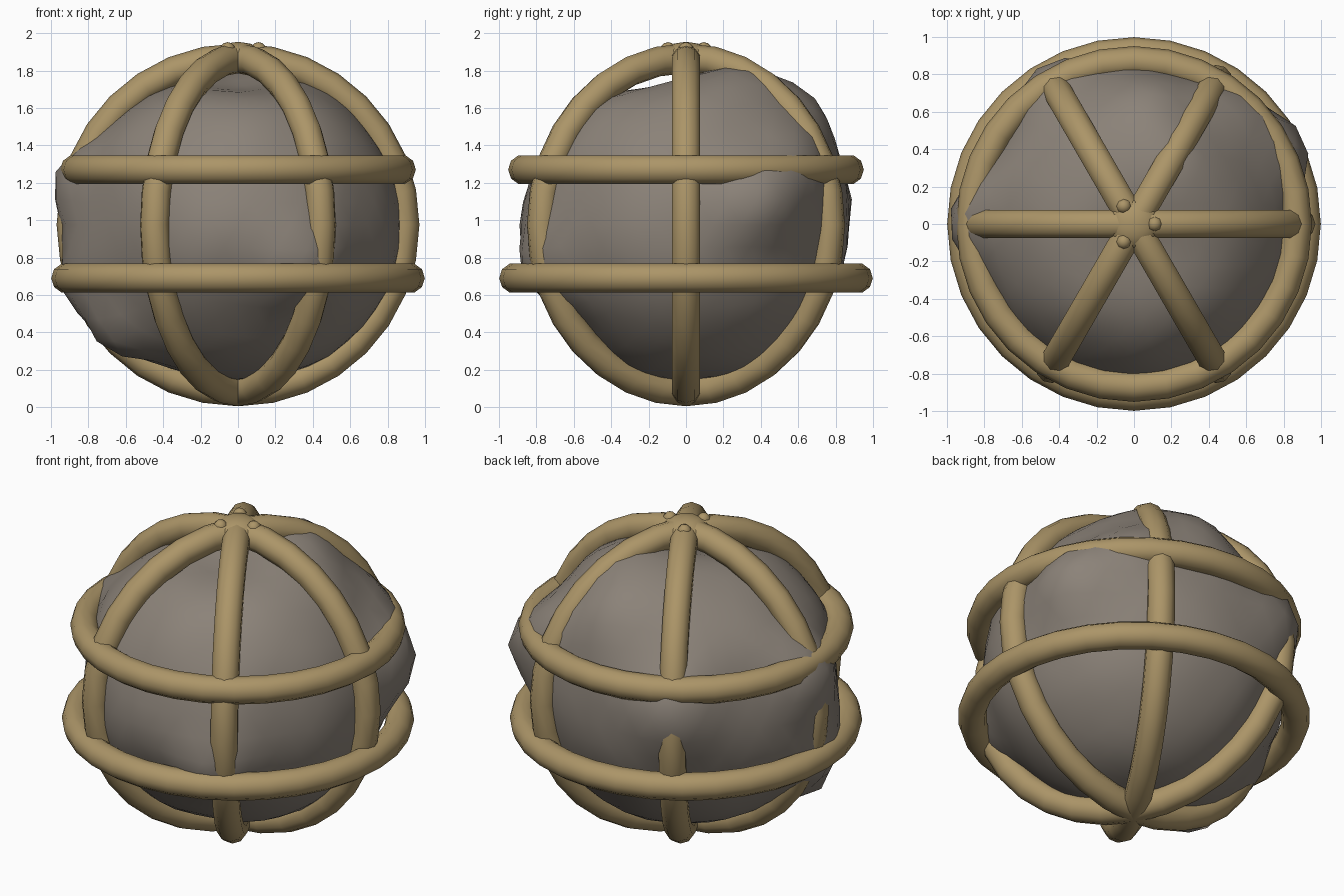
import bpy, math
from mathutils import Vector, noise

cube = bpy.data.objects.get("Cube")
if cube:
    bpy.data.objects.remove(cube)

CENTRE = Vector((0, 0, 0.975))


def material(name, rgb):
    m = bpy.data.materials.new(name)
    m.use_nodes = True
    m.diffuse_color = (*rgb, 1)
    m.node_tree.nodes["Principled BSDF"].inputs["Base Color"].default_value = (*rgb, 1)
    return m


rope = material("tan rope", (0.41, 0.30, 0.138))
stone = material("grey stone", (0.26, 0.225, 0.19))


def finish(name, mat, angle):
    ob = bpy.context.object
    ob.name = name
    ob.data.materials.append(mat)
    bpy.ops.object.shade_smooth_by_angle(angle=math.radians(angle))
    return ob


def hoop(name, radius, tube, location, rotation=(0, 0, 0)):
    bpy.ops.mesh.primitive_torus_add(major_radius=radius, minor_radius=tube,
                                     major_segments=32, minor_segments=10,
                                     location=location, rotation=rotation)
    return finish(name, rope, 50)


# Level hoops around the boulder
hoop("upper_ring", 0.87, 0.081, (0, 0, 1.27))
hoop("lower_ring", 0.918, 0.081, (0, 0, 0.69))

# Three upright hoops crossing at the poles
for i in range(3):
    hoop(f"upright_hoop_{i + 1}", 0.89, 0.08, CENTRE,
         (math.pi / 2, 0, i * math.pi / 3))

# Knot on top with three loose rope ends
bpy.ops.mesh.primitive_uv_sphere_add(segments=12, ring_count=6, radius=0.14,
                                     location=(0, 0, 1.87))
finish("top_knot", rope, 50).scale.z = 0.6
for i in range(3):
    a = i * math.tau / 3
    bpy.ops.mesh.primitive_uv_sphere_add(
        segments=8, ring_count=6, radius=0.042,
        location=(0.11 * math.cos(a), 0.11 * math.sin(a), 1.91))
    finish(f"rope_end_{i + 1}", rope, 50)

# Boulder: a sphere with bulges and dents (direction, height, sharpness)
bumps = [
    ((0.9, 0.45, 0.15), 0.15, 30),
    ((0.65, 0.75, 0.4), 0.09, 30),
    ((0.08, 0.7, 0.66), 0.1, 22),
    ((0.26, 0.36, 0.85), 0.07, 40),
    ((0, -0.2, 1), -0.12, 16),
    ((-0.4, 0, 0.9), -0.03, 14),
    ((-1, 0, 0.25), 0.15, 25),
    ((-0.9, -0.1, -0.35), 0.13, 25),
    ((-0.7, -0.3, -0.63), 0.14, 45),
    ((0.38, -0.87, -0.25), 0.12, 25),
    ((-0.2, -0.95, -0.15), 0.03, 20),
    ((-0.45, 0.8, 0.17), 0.13, 25),
    ((0.2, -0.75, -0.65), -0.05, 14),
    ((0, 0, -1), -0.03, 10),
]
bumps = [(Vector(d).normalized(), h, k) for d, h, k in bumps]
bpy.ops.mesh.primitive_ico_sphere_add(subdivisions=4, radius=1, location=CENTRE)
boulder = finish("boulder", stone, 35)
for v in boulder.data.vertices:
    n = v.co.normalized()
    r = 0.865 + 0.02 * noise.noise(n * 2.5)
    r += sum(h * math.exp(k * (n.dot(d) - 1)) for d, h, k in bumps)
    v.co = n * r
